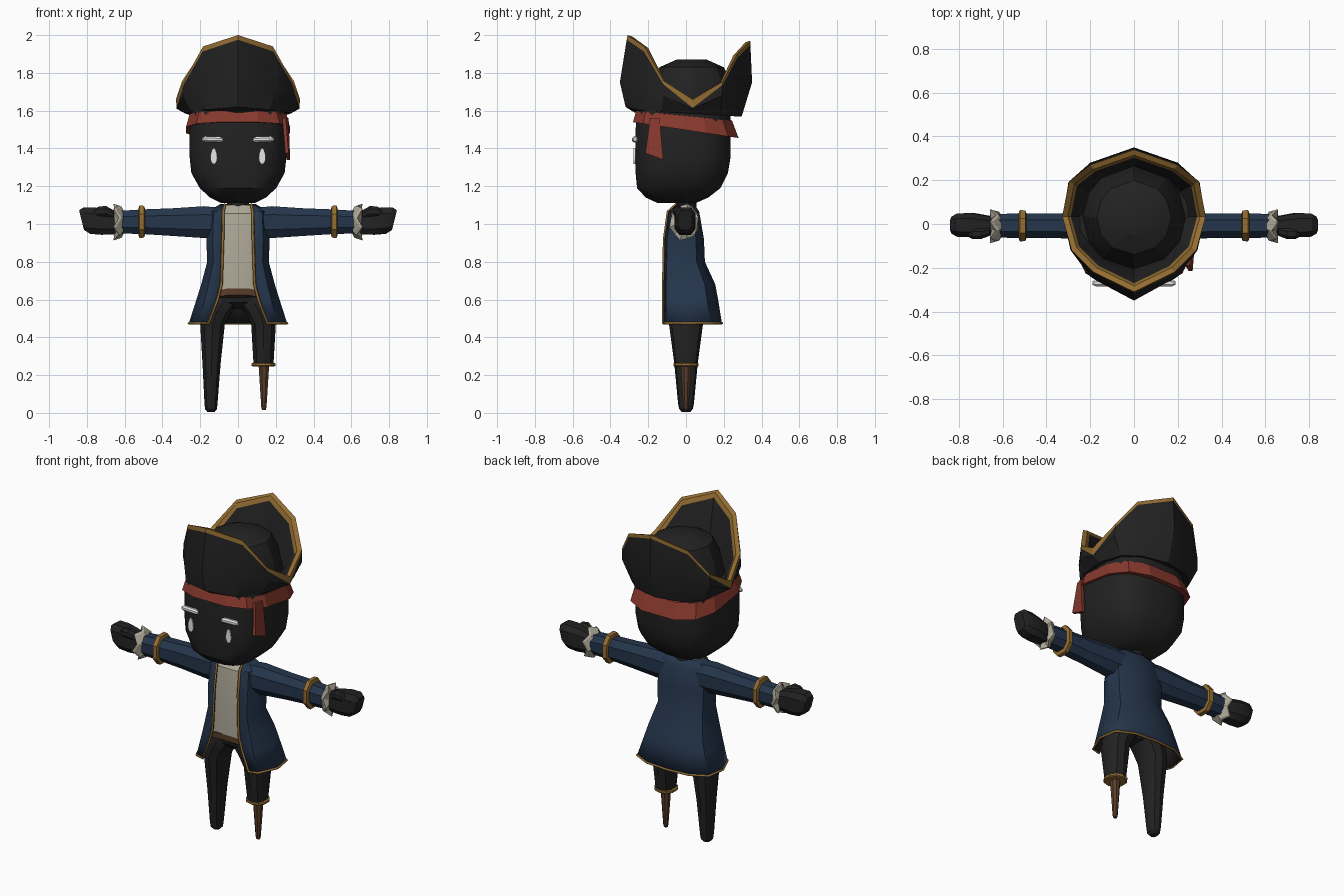
import bpy, bmesh, math

if "Cube" in bpy.data.objects:
    bpy.data.objects.remove(bpy.data.objects["Cube"])


def mat(name, r, g, b):
    m = bpy.data.materials.new(name)
    m.diffuse_color = (r, g, b, 1)
    m.use_nodes = True
    m.node_tree.nodes["Principled BSDF"].inputs["Base Color"].default_value = m.diffuse_color
    return m


BLACK = mat("soft black", .016, .016, .016)
NAVY = mat("navy cloth", .018, .036, .072)
GOLD = mat("gold trim", .30, .155, .032)
CREAM = mat("cream cloth", .42, .39, .31)
RED = mat("red cloth", .25, .042, .027)
BROWN = mat("brown wood", .10, .047, .024)
WHITE = mat("white paint", .85, .85, .83)


def loft(name, rings, mats, closed=True, caps=True, band_mats=None, smooth=30):
    """Skin a list of equally sized point rings."""
    bm = bmesh.new()
    vr = [[bm.verts.new(p) for p in r] for r in rings]
    n = len(rings[0])
    for j in range(len(vr) - 1):
        for i in range(n if closed else n - 1):
            k = (i + 1) % n
            f = bm.faces.new((vr[j][i], vr[j][k], vr[j + 1][k], vr[j + 1][i]))
            f.material_index = band_mats[j] if band_mats else 0
    if caps:
        for r in (vr[0], vr[-1]):
            f = bm.faces.new(r)
    bmesh.ops.recalc_face_normals(bm, faces=bm.faces)
    me = bpy.data.meshes.new(name)
    bm.to_mesh(me)
    bm.free()
    for m in mats if isinstance(mats, list) else [mats]:
        me.materials.append(m)
    me.polygons.foreach_set("use_smooth", [True] * len(me.polygons))
    me.set_sharp_from_angle(angle=math.radians(smooth))
    ob = bpy.data.objects.new(name, me)
    bpy.context.collection.objects.link(ob)
    return ob


def oval(n, e=1.0):
    """Unit superellipse; smaller e is boxier."""
    out = []
    for i in range(n):
        a = 2 * math.pi * (i + .5) / n
        c, s = math.cos(a), math.sin(a)
        out.append((math.copysign(abs(c) ** e, c), math.copysign(abs(s) ** e, s)))
    return out


def ring_z(z, rx, yf, yb, n=16, e=.7, cx=0, tilt=0, sag=0):
    cy, ry = (yf + yb) / 2, (yb - yf) / 2
    pts = [(cx + rx * u, cy + ry * v) for u, v in oval(n, e)]
    return [(x, y, z - tilt * y - sag * abs(x)) for x, y in pts]


def ring_x(s, x, cy, cz, ry, rz, n=8, e=.85, lean=0):
    return [(s * (x + lean * rz * v), cy + ry * u, cz + rz * v) for u, v in oval(n, e)]


def mirror_half(half):
    """Complete a ring whose first and last points lie on x = 0."""
    return half + [(-x, y, z) for x, y, z in half[-2:0:-1]]


# Head and neck
loft("head", [ring_z(*r, e=.65) for r in (
    (1.11, .09, -.15, .05), (1.14, .15, -.215, .12), (1.19, .205, -.262, .185),
    (1.27, .25, -.27, .225), (1.36, .26, -.27, .24), (1.5, .26, -.27, .24),
    (1.63, .25, -.26, .24))], BLACK)
loft("neck", [ring_z(z, .06, -.055, .055, 10, 1) for z in (1.03, 1.14)], BLACK)

# Painted eyes and raised brows
for s, side in ((1, "left"), (-1, "right")):
    eye = [(s * .128 + a * .018 * (1.0 - .25 * b), b * .043 + 1.36) for a, b in oval(12)]
    loft("eye_" + side, [[(x, y, z) for x, z in eye] for y in (-.268, -.277)], WHITE)
    loft("brow_" + side, [[(s * x, -.27 + r * u, 1.447 + r * v + dz) for u, v in oval(8)]
         for x, r, dz in ((.08, .009, -.003), (.092, .016, 0), (.175, .016, .003), (.19, .009, 0))], WHITE)

# Red headband and its hanging tail
loft("headband", [
    ring_z(1.50, .25, -.25, .23, 12, .7, tilt=.15),
    ring_z(1.497, .282, -.288, .285, 12, .7, tilt=.15),
    ring_z(1.572, .262, -.27, .25, 12, .7, tilt=.1),
    ring_z(1.575, .24, -.24, .23, 12, .7, tilt=.1)], RED, caps=False, smooth=20)
tail = [(-.19, 1.56, .235), (-.14, 1.56, .25), (-.12, 1.34, .258), (-.215, 1.375, .25)]
loft("headband_tail", [[(x + d, y, z) for y, z, x in tail] for d in (0, .018)], RED)

# Three-cornered hat: outer wall, gold edge, inner wall and crown
edge = [(0, -.31, 2.0), (.185, -.22, 1.94), (.285, -.12, 1.76), (.328, .035, 1.66),
        (.297, .195, 1.755), (.2, .27, 1.90), (0, .34, 1.97)]
mid = [(0, -.35, 1.75), (.2, -.24, 1.72), (.29, -.12, 1.68), (.325, .035, 1.61),
       (.30, .19, 1.68), (.2, .28, 1.72), (0, .35, 1.75)]
low = [(0, -.32, 1.62), (.17, -.26, 1.605), (.25, -.13, 1.595), (.28, .035, 1.585),
       (.25, .18, 1.575), (.16, .26, 1.57), (0, .295, 1.57)]
share = [.1, .12, .25, .9, .25, .12, .1]
trim = [tuple(a + (b - a) * t for a, b in zip(p, q)) for p, q, t in zip(edge, mid, share)]


def shrink(pts, k, dz):
    return [(x * k, .025 + (y - .025) * k, z + dz) for x, y, z in pts]


def crown(r, z):
    out = []
    for x, y, _ in edge:
        d = math.hypot(x, y - .03)
        out.append((r * x / d, .03 + r * (y - .03) / d, z))
    return out


floor = [(x * .85, y * .85, 1.59) for x, y, z in low]
hat = [floor, low, mid, trim, edge, shrink(edge, .92, -.008), shrink(edge, .88, -.035),
       crown(.235, 1.625), crown(.215, 1.74), crown(.17, 1.83), crown(.08, 1.87)]
loft("hat", [mirror_half(r) for r in hat], [BLACK, GOLD],
     band_mats=[0, 0, 0, 1, 1, 1, 0, 0, 0, 0], smooth=25)

# Shirt, hips and belt
loft("shirt", [ring_z(*r, 16, .55) for r in (
    (.63, .13, -.113, .08), (.92, .13, -.109, .07), (1.055, .12, -.092, .05),
    (1.1, .085, -.05, .03))], CREAM)
loft("hips", [ring_z(*r, 12, .75) for r in (
    (.55, .05, -.05, .05), (.585, .12, -.09, .09), (.66, .14, -.105, .1))], BLACK)
loft("belt", [ring_z(z, .145, -.118, .09, 16, .55, sag=.2) for z in (.635, .67)], BROWN)

# Open-fronted coat: height, half opening, half width, front, back
coat_rows = [(1.105, .07, .095, -.05, .045), (1.065, .078, .16, -.095, .07),
             (.92, .08, .168, -.115, .095), (.8, .084, .163, -.117, .1),
             (.68, .088, .195, -.12, .155), (.60, .108, .22, -.12, .17),
             (.475, .155, .26, -.12, .19)]
coat_rings = []
for z, w, rx, yf, yb in coat_rows:
    cy = (yf + yb) / 2
    half = [(w, yf, z), (max(w + .01, .8 * rx), yf + .015, z), (rx, cy - .02, z),
            (rx * .93, cy + .6 * (yb - cy), z), (rx * .55, yb - .012, z), (0, yb, z)]
    coat_rings.append(half + [(-x, y, q) for x, y, q in half[-2::-1]])
coat = loft("coat", coat_rings, [NAVY, BLACK], closed=False, caps=False)
thick = coat.modifiers.new("cloth thickness", 'SOLIDIFY')
thick.thickness, thick.offset, thick.material_offset = .01, -1, 1


def piping(name, pts, r):
    """Thin square cord along a path."""
    cu = bpy.data.curves.new(name, 'CURVE')
    cu.dimensions, cu.bevel_depth, cu.bevel_resolution = '3D', r, 0
    cu.use_fill_caps = True
    sp = cu.splines.new('POLY')
    sp.points.add(len(pts) - 1)
    for p, q in zip(sp.points, pts):
        p.co = (*q, 1)
    cu.materials.append(GOLD)
    bpy.context.collection.objects.link(bpy.data.objects.new(name, cu))


# Gold piping down both front edges and round the hem
piping("coat_piping", [r[0] for r in coat_rings] + coat_rings[-1][1:-1]
       + [r[-1] for r in coat_rings[::-1]], .0075)

for s, side in ((1, "left"), (-1, "right")):
    # Sleeve, gold cuff band, ruffle and hand
    loft("sleeve_" + side, [ring_x(s, *r) for r in (
        (.08, -.01, 1.01, .07, .08), (.18, -.01, 1.01, .07, .09), (.35, -.008, 1.01, .06, .078),
        (.50, -.008, 1.012, .06, .07), (.62, -.008, 1.01, .058, .064))], NAVY)
    loft("cuff_band_" + side, [ring_x(s, x, -.008, 1.012, .075 * k, .09 * k) for x, k in (
        (.492, .8), (.497, 1), (.522, 1.02), (.528, .8))], GOLD)
    ruffle = []
    for x, k, wave in ((.605, .65, 0), (.63, .95, .014), (.645, 1.0, .014), (.655, .6, 0)):
        ruffle.append([(s * (x + wave * (-1) ** i), -.01 + .076 * k * u * (1 + 4 * wave * (-1) ** i),
                        1.01 + .095 * k * v * (1 + 4 * wave * (-1) ** i))
                       for i, (u, v) in enumerate(oval(12))])
    loft("ruffle_" + side, ruffle, CREAM, smooth=15)
    loft("hand_" + side, [ring_x(s, *r, e=.65, lean=.25) for r in (
        (.62, -.008, 1.01, .04, .05), (.68, -.008, 1.012, .05, .07), (.74, -.005, 1.015, .058, .076),
        (.80, -.005, 1.018, .056, .074), (.828, -.005, 1.02, .04, .055))], BLACK)
    loft("thumb_" + side, [ring_x(s, *r) for r in (
        (.66, -.035, 1.05, .02, .025), (.70, -.045, 1.068, .026, .03),
        (.74, -.045, 1.065, .025, .028), (.765, -.043, 1.055, .012, .014))], BLACK)

    # Legs: one full leg, one cut short above a wooden peg
    rows = [(.64, .075, .07, .085), (.57, .09, .09, .095), (.53, .115, .083, .095),
            (.47, .135, .068, .09)]
    if s < 0:
        rows += [(.26, .14, .05, .062), (.05, .143, .036, .042), (.02, .143, .033, .036),
                 (.005, .143, .02, .022)]
    else:
        rows += [(.255, .135, .055, .06)]
    loft("leg_" + side, [ring_z(z, rx, -ry, ry, 10, .85, cx=s * cx) for z, cx, rx, ry in rows], BLACK)

loft("stump_band", [ring_z(z, r, -r, r, 10, .9, cx=.135) for z, r in (
    (.245, .06), (.25, .066), (.262, .066), (.267, .055))], GOLD)
loft("peg", [ring_z(z, r, -r, r, 8, 1, cx=.137) for z, r in (
    (.25, .03), (.16, .024), (.03, .015), (.015, .011))], BROWN)
